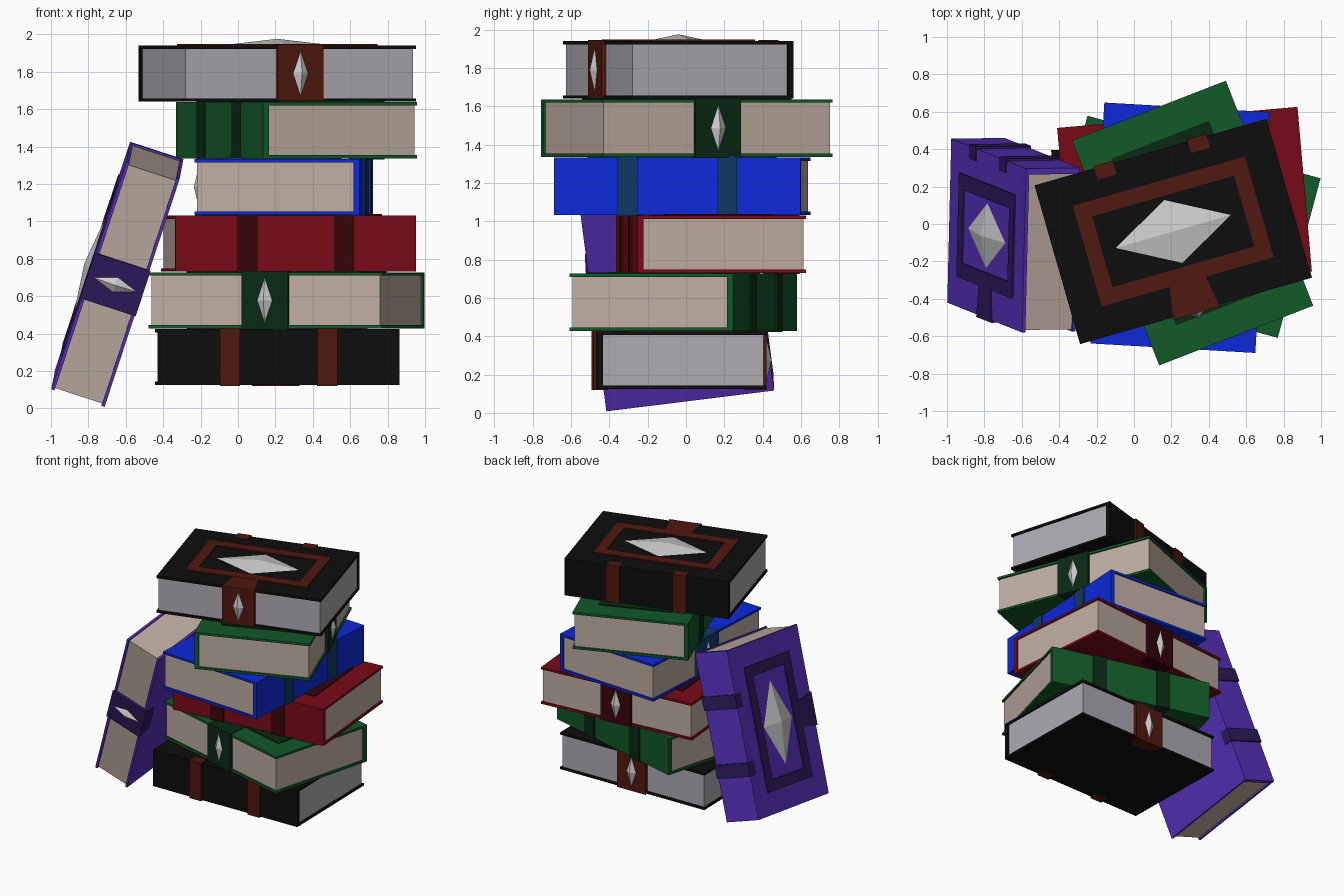
import bpy, bmesh
from math import radians
from mathutils import Matrix, Vector

if "Cube" in bpy.data.objects:
    bpy.data.objects.remove(bpy.data.objects["Cube"])

L, D, H = 1.29, 0.883, 0.30          # book length, depth, thickness
HL, HD, HH = L / 2, D / 2, H / 2
BOARD, SPINE = 0.018, 0.032          # cover thicknesses


def material(name, rgb):
    m = bpy.data.materials.new(name)
    m.diffuse_color = (*rgb, 1)
    m.use_nodes = True
    m.node_tree.nodes["Principled BSDF"].inputs["Base Color"].default_value = m.diffuse_color
    return m


def add_prism(bm, base, offset):
    """Closed prism: polygon swept along an offset vector."""
    a = [bm.verts.new(p) for p in base]
    b = [bm.verts.new(Vector(p) + Vector(offset)) for p in base]
    n = len(a)
    bm.faces.new(a)
    bm.faces.new(b[::-1])
    for i in range(n):
        bm.faces.new((a[i], b[i], b[(i + 1) % n], a[(i + 1) % n]))


def add_pyramid(bm, base, tip):
    """Four-sided gem rising from a rhombus."""
    v = [bm.verts.new(p) for p in base]
    t = bm.verts.new(tip)
    bm.faces.new(v)
    for i in range(4):
        bm.faces.new((v[i], v[(i + 1) % 4], t))


def c_profile(x, front, back, inner, z_out, z_in):
    """C-shaped section open toward the fore-edge, in the YZ plane."""
    return [(x, front, -z_out), (x, back, -z_out), (x, back, z_out), (x, front, z_out),
            (x, front, z_in), (x, inner, z_in), (x, inner, -z_in), (x, front, -z_in)]


def finish(bm, name, mat, matrix):
    bmesh.ops.recalc_face_normals(bm, faces=bm.faces)
    me = bpy.data.meshes.new(name)
    bm.to_mesh(me)
    bm.free()
    me.materials.append(mat)
    ob = bpy.data.objects.new(name, me)
    bpy.context.collection.objects.link(ob)
    ob.matrix_world = matrix


def book(name, matrix, cover, trim, paper):
    # cover: two boards and spine
    bm = bmesh.new()
    add_prism(bm, c_profile(-HL, -HD, HD, HD - SPINE, HH, HH - BOARD), (L, 0, 0))
    finish(bm, name + "_cover", cover, matrix)

    # page block
    bm = bmesh.new()
    x, y0, y1, z = HL - 0.012, -HD + 0.012, HD - SPINE, HH - BOARD
    add_prism(bm, [(-x, y0, -z), (x, y0, -z), (x, y1, -z), (-x, y1, -z)], (0, 0, 2 * z))
    finish(bm, name + "_pages", paper, matrix)

    # two raised spine bands
    bm = bmesh.new()
    for s in (-1, 1):
        add_prism(bm, c_profile(s * 0.26 - 0.053, HD - 0.065, HD + 0.012, HD - 0.01,
                                HH + 0.006, HH - 0.006), (0.106, 0, 0))
    finish(bm, name + "_spine_bands", trim, matrix)

    # mitred frame on the front cover
    bm = bmesh.new()
    sg = [(-1, -1), (1, -1), (1, 1), (-1, 1)]
    for i in range(4):
        a, b = sg[i], sg[(i + 1) % 4]
        add_prism(bm, [(a[0] * .478, a[1] * .28, HH - .004), (b[0] * .478, b[1] * .28, HH - .004),
                       (b[0] * .395, b[1] * .197, HH - .004), (a[0] * .395, a[1] * .197, HH - .004)],
                  (0, 0, 0.012))
    finish(bm, name + "_cover_frame", trim, matrix)

    # clasp strap: tapered top tongue, front plate, short bottom tongue
    bm = bmesh.new()
    f, w, n = -HD - 0.012, 0.128, 0.1
    for z, y in ((HH - 0.004, -0.278), (-HH - 0.006, -0.34)):
        add_prism(bm, [(-w, f, z), (w, f, z), (n, y, z), (-n, y, z)], (0, 0, 0.01))
    zz = HH - 0.004
    add_prism(bm, [(-w, f, -zz), (w, f, -zz), (w, f, zz), (-w, f, zz)], (0, 0.024, 0))
    finish(bm, name + "_clasp_strap", trim, matrix)

    # gems on cover and clasp
    bm = bmesh.new()
    add_pyramid(bm, [(-.32, 0, HH), (0, -.175, HH), (.32, 0, HH), (0, .175, HH)],
                (0, 0, HH + 0.036))
    add_pyramid(bm, [(-.042, f, 0), (0, f, -.12), (.042, f, 0), (0, f, .12)],
                (0, f - 0.028, 0))
    finish(bm, name + "_gems", gem, matrix)


gem = material("gem", (0.6, 0.6, 0.6))
tan = material("tan_paper", (0.52, 0.42, 0.36))
grey = material("grey_paper", (0.42, 0.40, 0.44))
black = material("black_cover", (0.004, 0.004, 0.004)), material("rust_trim", (0.08, 0.009, 0.005)), grey
green = material("green_cover", (0.006, 0.1, 0.022)), material("green_trim", (0.003, 0.022, 0.007)), tan
red = material("red_cover", (0.19, 0.003, 0.009)), material("red_trim", (0.04, 0.001, 0.003)), tan
blue = material("blue_cover", (0.004, 0.022, 0.7)), material("blue_trim", (0.005, 0.04, 0.13)), tan
purple = material("purple_cover", (0.09, 0.03, 0.48)), material("purple_trim", (0.025, 0.01, 0.11)), tan

# stacked books, bottom to top: centre x, y and turn
stack = [("bottom_black_book", 0.21, -0.035, 181, black),
         ("lower_green_book", 0.26, -0.015, -15, green),
         ("red_book", 0.27, 0.13, 185, red),
         ("blue_book", 0.245, -0.02, -93.3, blue),
         ("upper_green_book", 0.313, 0.005, 111.2, green),
         ("top_black_book", 0.21, -0.04, 16, black)]
for i, (name, x, y, turn, look) in enumerate(stack):
    z = 0.125 + i * 0.303 + HH
    book(name, Matrix.Translation((x, y, z)) @ Matrix.Rotation(radians(turn), 4, 'Z'), *look)

# leaning book: axes along its length, depth and thickness
u = Vector((0.40, -0.16, 1.215)).normalized()
n = u.cross(Vector((0.025, 0.875, 0.12))).normalized()
v = n.cross(u)
rot = Matrix((u, v, n)).transposed().to_4x4()
book("leaning_purple_book", Matrix.Translation((-0.645, -0.06, 0.717)) @ rot, *purple)
